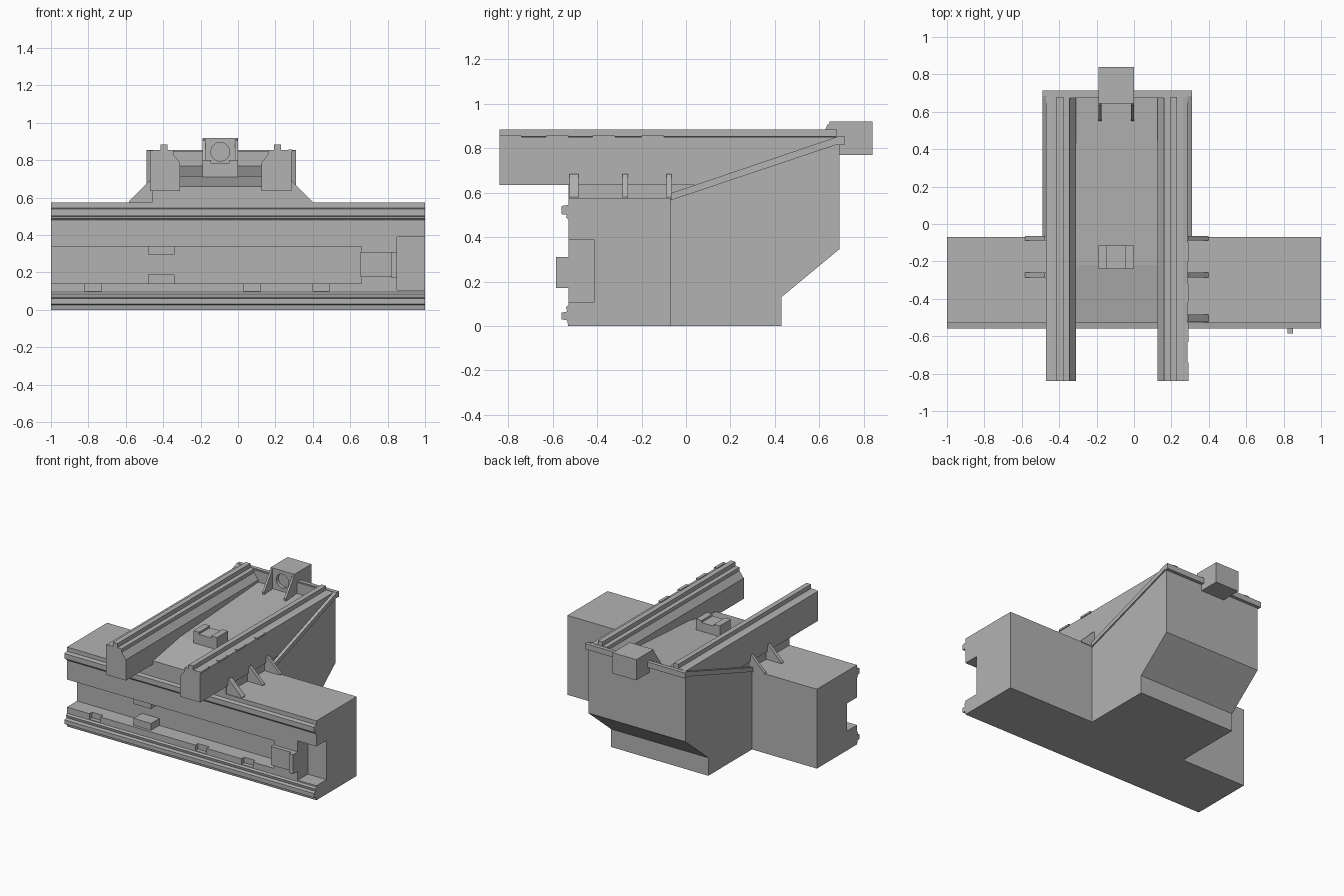
import bpy, bmesh, math
from mathutils import Vector

cube = bpy.data.objects.get("Cube")
if cube:
    bpy.data.objects.remove(cube, do_unlink=True)

grey = bpy.data.materials.new("cast grey")
grey.use_nodes = True
COLOUR = (0.45, 0.45, 0.45, 1)
grey.diffuse_color = COLOUR
grey.node_tree.nodes["Principled BSDF"].inputs["Base Color"].default_value = COLOUR


def prism(name, axis, profile, a, b):
    """Extrude a profile along x (points are y, z) or along y (points are x, z)."""
    bm = bmesh.new()
    place = (lambda p, t: (t, p[0], p[1])) if axis == "x" else (lambda p, t: (p[0], t, p[1]))
    face = bm.faces.new([bm.verts.new(place(p, a)) for p in profile])
    top = bmesh.ops.extrude_face_region(bm, geom=[face])["geom"]
    step = Vector((b - a, 0, 0)) if axis == "x" else Vector((0, b - a, 0))
    bmesh.ops.translate(bm, vec=step, verts=[v for v in top if isinstance(v, bmesh.types.BMVert)])
    bmesh.ops.recalc_face_normals(bm, faces=bm.faces)
    mesh = bpy.data.meshes.new(name)
    bm.to_mesh(mesh)
    bm.free()
    mesh.materials.append(grey)
    obj = bpy.data.objects.new(name, mesh)
    bpy.context.collection.objects.link(obj)
    return obj


def box(name, x0, x1, y0, y1, z0, z1):
    return prism(name, "x", [(y0, z0), (y1, z0), (y1, z1), (y0, z1)], x0, x1)


def cut(obj, cutters):
    """Subtract the cutters, bake the result and drop the cutters."""
    for c in cutters:
        c.hide_render = True
        mod = obj.modifiers.new("cut", "BOOLEAN")
        mod.operation, mod.solver, mod.object = "DIFFERENCE", "EXACT", c
    deps = bpy.context.evaluated_depsgraph_get()
    mesh = bpy.data.meshes.new_from_object(obj.evaluated_get(deps))
    obj.modifiers.clear()
    obj.data = mesh
    for c in cutters:
        bpy.data.objects.remove(c, do_unlink=True)


# Long front bed with a guide rail along the top and bottom of its face
bed = prism("bed", "x", [
    (-0.07, 0), (-0.53, 0), (-0.535, 0.025), (-0.56, 0.03), (-0.56, 0.06), (-0.535, 0.065),
    (-0.54, 0.085), (-0.53, 0.095), (-0.53, 0.48), (-0.54, 0.49), (-0.535, 0.5), (-0.56, 0.503),
    (-0.56, 0.54), (-0.53, 0.545), (-0.53, 0.575), (-0.07, 0.575)], -1, 1)
cutters = [box("channel_cutter", -1.1, 0.66, -0.7, -0.415, 0.14, 0.34),
           box("end_cutter", 0.85, 1.1, -0.7, -0.415, 0.105, 0.39)]
for x in (-0.82, 0.03, 0.4):
    cutters.append(box("notch_cutter", x, x + 0.09, -0.7, -0.5, 0.1, 0.16))
cut(bed, cutters)

# Stops inside the channel
box("lower_stop", -0.48, -0.34, -0.51, -0.41, 0.135, 0.19)
box("upper_stop", -0.48, -0.34, -0.51, -0.41, 0.295, 0.345)

# Bed drive with an end flange
box("bed_drive", 0.655, 0.83, -0.56, -0.5, 0.175, 0.31)
box("bed_drive_flange", 0.82, 0.85, -0.585, -0.5, 0.17, 0.31)

# Rear body, undercut at the back
prism("rear_body", "x", [
    (-0.08, 0), (0.43, 0), (0.43, 0.13), (0.69, 0.345), (0.69, 0.765), (0.46, 0.745),
    (-0.07, 0.57), (-0.08, 0.57)], -0.48, 0.30)

# Saddle with the sloped chip floor between the rails
prism("chip_floor", "x", [
    (-0.53, 0.56), (-0.53, 0.66), (-0.22, 0.715), (0.68, 0.77), (0.68, 0.56)], -0.46, 0.275)

# Tray walls and their overhanging lips
for side, outer, d in (("right", -0.48, 1), ("left", 0.30, -1)):
    prism(side + "_tray_wall", "x", [
        (-0.07, 0.5), (0.69, 0.7), (0.69, 0.84), (-0.07, 0.58)], outer, outer + 0.015 * d)
    prism(side + "_tray_lip", "x", [
        (-0.07, 0.565), (0.69, 0.82), (0.69, 0.855), (-0.07, 0.597)], outer - 0.01 * d, outer + 0.013 * d)
box("rear_tray_wall", -0.48, 0.30, 0.675, 0.69, 0.7, 0.85)
box("rear_tray_lip", -0.49, 0.31, 0.685, 0.713, 0.815, 0.855)

# Two slideways: a chamfered beam with a narrow ridge, mirrored about the centre line
MID = -0.0925
rail_profile = [(0.378, 0.635), (0.378, 0.85), (0.355, 0.855), (0.322, 0.855), (0.322, 0.885),
                (0.285, 0.885), (0.285, 0.855), (0.252, 0.855), (0.252, 0.83), (0.2175, 0.785),
                (0.2175, 0.635)]
for name, s in (("right_slideway", -1), ("left_slideway", 1)):
    prism(name, "y", [(MID + s * x, z) for x, z in rail_profile], -0.84, 0.68)

# Small plates along the outer edge of the left slideway
for y in (-0.84, -0.63, -0.42, -0.2):
    box("slideway_plate", 0.27, 0.292, y, y + 0.1, 0.845, 0.858)

# Triangular gussets joining the slideways to the bed
for s, places in ((1, ((-0.525, 0.04), (-0.285, 0.025), (-0.087, 0.022))),
                  (-1, ((-0.285, 0.025), (-0.087, 0.022)))):
    for y, w in places:
        prism("gusset", "y", [(MID + s * x, z) for x, z in (
            (0.36, 0.57), (0.49, 0.57), (0.49, 0.58), (0.385, 0.685), (0.36, 0.685))], y, y + w)

# Notched nut block on the chip floor
prism("nut_block", "y", [
    (-0.19, 0.7), (0, 0.7), (0, 0.8), (-0.045, 0.8), (-0.045, 0.785), (-0.145, 0.785),
    (-0.145, 0.8), (-0.19, 0.8)], -0.24, -0.115)

# Rear drive housing with a round bearing recess and two side brackets
housing = box("drive_housing", -0.19, 0, 0.645, 0.84, 0.77, 0.92)
circle = [(-0.095 + 0.05 * math.cos(i * math.tau / 24), 0.845 + 0.05 * math.sin(i * math.tau / 24))
          for i in range(24)]
cut(housing, [prism("bearing_cutter", "y", circle, 0.6, 0.67)])
for x in (-0.19, -0.015):
    prism("housing_bracket", "x", [
        (0.55, 0.755), (0.65, 0.755), (0.65, 0.915), (0.635, 0.905), (0.63, 0.89), (0.55, 0.78)],
        x, x + 0.015)
